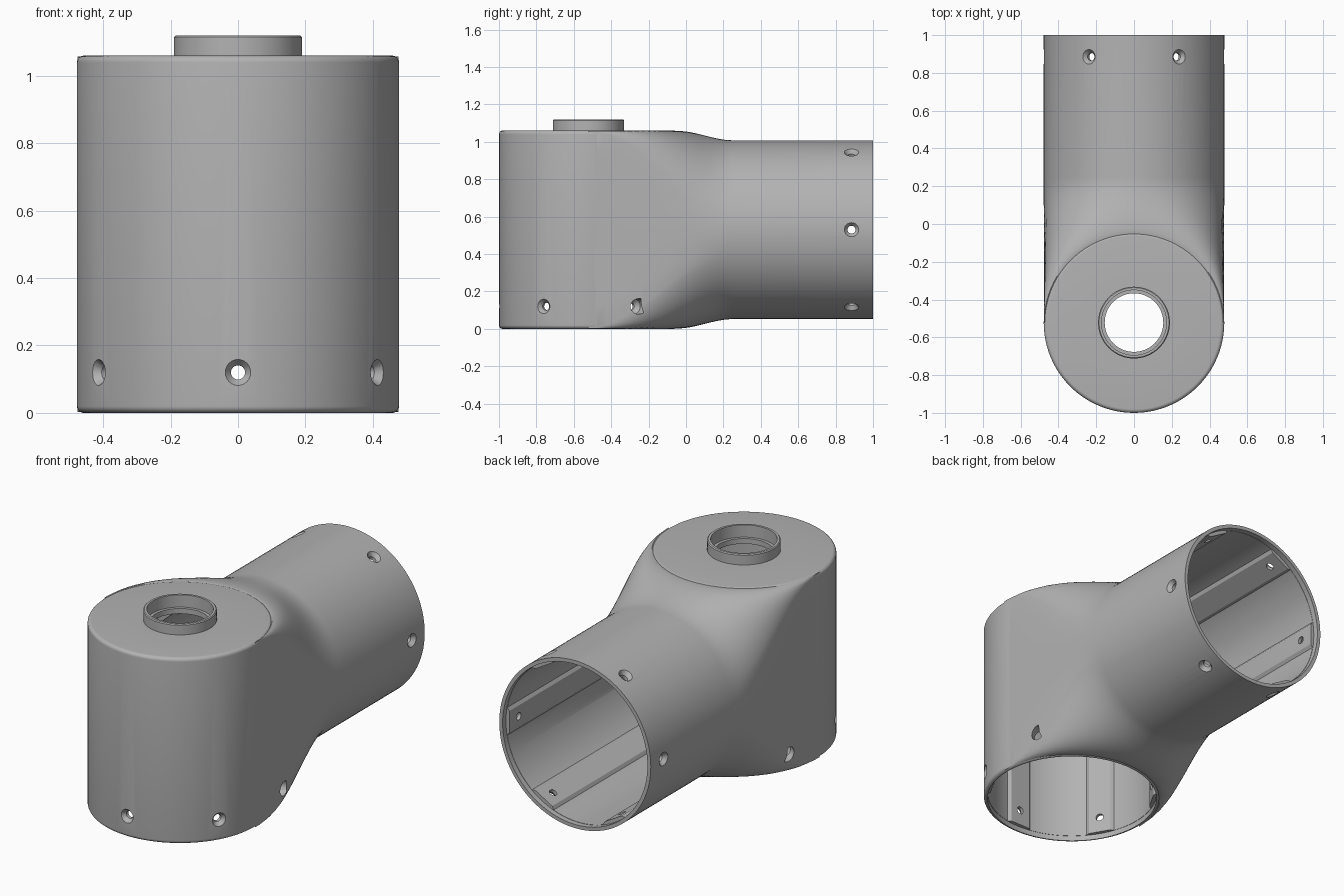
import bpy, bmesh
from math import sin, cos, pi, radians
from mathutils import Matrix, Vector

cube = bpy.data.objects.get("Cube")
if cube:
    bpy.data.objects.remove(cube, do_unlink=True)

R, MID = 0.478, 0.53            # outer pipe radius, height of the pipe axis
COL_Y = -1 + R                  # axis of the upright barrel
BORE, RAIL = 0.455, 0.436       # inner radius, distance of the rail flats
SEGS = 96

grey = bpy.data.materials.new("plain grey")
grey.use_nodes = True
grey.diffuse_color = (0.45, 0.45, 0.45, 1)
grey.node_tree.nodes["Principled BSDF"].inputs["Base Color"].default_value = (0.45, 0.45, 0.45, 1)


def skin(bm, rings):
    """Join rings of points into a closed, capped solid."""
    rows = [[bm.verts.new(p) for p in ring] for ring in rings]
    n = len(rows[0])
    for a, b in zip(rows, rows[1:]):
        for i in range(n):
            j = (i + 1) % n
            bm.faces.new((a[i], a[j], b[j], b[i]))
    bm.faces.new(rows[0][::-1])
    bm.faces.new(rows[-1])


def lathe(bm, profile, matrix, segs=SEGS):
    skin(bm, [[matrix @ Vector((r * cos(2 * pi * i / segs), r * sin(2 * pi * i / segs), h))
               for i in range(segs)] for r, h in profile])


def finish(bm, name):
    bmesh.ops.recalc_face_normals(bm, faces=bm.faces)
    mesh = bpy.data.meshes.new(name)
    bm.to_mesh(mesh)
    bm.free()
    mesh.materials.append(grey)
    ob = bpy.data.objects.new(name, mesh)
    bpy.context.collection.objects.link(ob)
    return ob


def combine(target, other, operation):
    bpy.context.view_layer.objects.active = target
    mod = target.modifiers.new(operation, 'BOOLEAN')
    mod.operation, mod.object, mod.solver = operation, other, 'EXACT'
    bpy.ops.object.modifier_apply(modifier=mod.name)
    bpy.data.objects.remove(other, do_unlink=True)


# Local z of each pipe runs inward from its open end
upright = Matrix.Translation((0, COL_Y, 0))
level = Matrix.Translation((0, 1, MID)) @ Matrix.Rotation(pi / 2, 4, 'X')

# Upright barrel with rounded rims and a raised collar
F = 0.02
arc = [radians(15 * k) for k in range(7)]
profile = [(R - F + F * sin(a), F - F * cos(a)) for a in arc]
profile += [(R - F + F * cos(a), 1.06 - F + F * sin(a)) for a in arc]
profile += [(0.19, 1.06), (0.19, 1.115), (0.185, 1.12)]
bm = bmesh.new()
lathe(bm, profile, upright)
body = finish(bm, "pipe_elbow")


# Level pipe, lofted smoothly into the barrel's back outline
def rim_point(angle):
    side = 1 if cos(angle) >= 0 else -1
    lean = abs(cos(angle))
    s = abs(sin(angle))
    up = 1 if sin(angle) >= 0 else -1
    r, half, flat = R - 0.002, MID - 0.002, radians(15)
    elev = Vector((lean, s)).angle_signed(Vector((1, 0)))
    if elev < flat:
        return Vector((side * r, COL_Y, MID + up * half * elev / flat))
    phi = (elev - flat) / (pi / 2 - flat) * pi / 2
    return Vector((side * r * cos(phi), COL_Y + r * sin(phi), MID + up * half))


def pipe_ring(y):
    return [Vector((R * cos(a), y, MID + R * sin(a))) for a in angles]


angles = [2 * pi * i / SEGS for i in range(SEGS)]
start, end = [rim_point(a) for a in angles], pipe_ring(0.25)
rings = [[Vector((p.x * 0.8, COL_Y, MID + (p.z - MID) * 0.8)) for p in start]]
for k in range(17):
    t = k / 16
    ease = t * t * (3 - 2 * t)
    rings.append([Vector((a.x + (b.x - a.x) * ease, a.y + (b.y - a.y) * t,
                          a.z + (b.z - a.z) * ease)) for a, b in zip(start, end)])
rings.append(pipe_ring(1))
bm = bmesh.new()
skin(bm, rings)
combine(body, finish(bm, "level_pipe"), 'UNION')


# Hollow both pipes, leaving six flat rails inside each
def bore_ring(first, depth):
    ring = []
    for i in range(180):
        off = (2 * i - first + 30) % 60 - 30
        r = RAIL / cos(radians(off)) if abs(off) <= 8 else BORE
        a = radians(2 * i)
        ring.append(Vector((r * cos(a), r * sin(a), depth)))
    return ring


for matrix, first, depth in ((upright, 30, 1.02), (level, 0, 1.5)):
    bm = bmesh.new()
    skin(bm, [[matrix @ p for p in bore_ring(first, d)] for d in (-0.1, depth)])
    combine(body, finish(bm, "bore"), 'DIFFERENCE')
    bm = bmesh.new()
    lathe(bm, [(BORE + 0.002, -0.1), (BORE + 0.002, 0.03)], matrix)
    combine(body, finish(bm, "mouth"), 'DIFFERENCE')

# Stepped opening in the collar
bm = bmesh.new()
lathe(bm, [(0.155, 0.9), (0.155, 1.05), (0.172, 1.05), (0.172, 1.2)], upright)
combine(body, finish(bm, "collar_opening"), 'DIFFERENCE')

# Countersunk screw holes around both open ends
screw = [(0.021, 0.38), (0.021, 0.455), (0.042, 0.482), (0.042, 0.55)]
bm = bmesh.new()
for matrix, inset, turns in ((upright, 0.12, (30, 150, 210, 270, 330)),
                             (level, 0.115, range(0, 360, 60))):
    for turn in turns:
        aim = Matrix.Rotation(radians(turn), 4, 'Z') @ Matrix.Rotation(pi / 2, 4, 'Y')
        lathe(bm, screw, matrix @ Matrix.Translation((0, 0, inset)) @ aim, 24)
combine(body, finish(bm, "screw_holes"), 'DIFFERENCE')

# Smooth shading with crisp edges
bpy.ops.object.select_all(action='DESELECT')
body.select_set(True)
bpy.context.view_layer.objects.active = body
bpy.ops.object.shade_smooth_by_angle(angle=radians(30))
